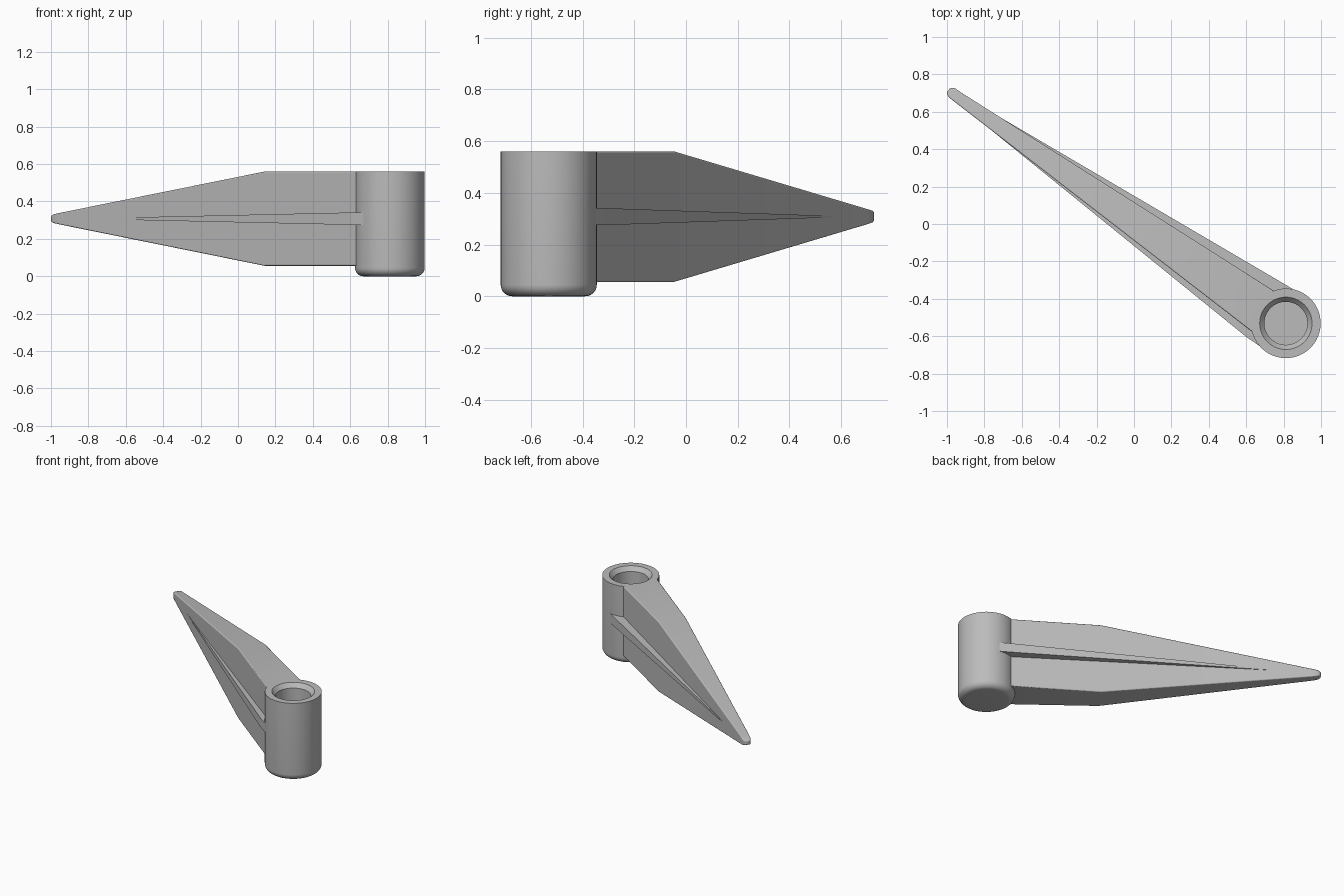
import bpy, bmesh
from math import sin, cos, pi, radians, atan2

if "Cube" in bpy.data.objects:
    bpy.data.objects.remove(bpy.data.objects["Cube"])

GREY = (0.5, 0.5, 0.5, 1)
grey = bpy.data.materials.new("plain grey")
grey.use_nodes = True
grey.diffuse_color = GREY
grey.node_tree.nodes["Principled BSDF"].inputs["Base Color"].default_value = GREY

HUB = (0.812, -0.531)
TIP = (-0.967, 0.697)
MID_Z = 0.308
ANGLE = atan2(HUB[1] - TIP[1], HUB[0] - TIP[0])


def add_object(name, bm, location, turn=0):
    bmesh.ops.recalc_face_normals(bm, faces=bm.faces)
    mesh = bpy.data.meshes.new(name)
    bm.to_mesh(mesh)
    bm.free()
    mesh.materials.append(grey)
    obj = bpy.data.objects.new(name, mesh)
    bpy.context.collection.objects.link(obj)
    obj.location = location
    obj.rotation_euler.z = turn
    return obj


def smooth(obj):
    bpy.ops.object.select_all(action='DESELECT')
    obj.select_set(True)
    bpy.context.view_layer.objects.active = obj
    bpy.ops.object.shade_smooth_by_angle(angle=radians(35))


def lathe(name, profile, location, steps=64):
    """Spin a radius/height profile that starts and ends on the axis."""
    bm = bmesh.new()
    verts = [bm.verts.new((r, 0, z)) for r, z in profile]
    edges = [bm.edges.new(pair) for pair in zip(verts, verts[1:])]
    bmesh.ops.spin(bm, geom=verts + edges, cent=(0, 0, 0), axis=(0, 0, 1),
                   angle=2 * pi, steps=steps)
    bmesh.ops.remove_doubles(bm, verts=bm.verts, dist=0.0001)
    return add_object(name, bm, location)


def loft(name, stations):
    """Box sections along x: position, left width, right width, half height."""
    bm = bmesh.new()
    rings = [[bm.verts.new(p) for p in ((s, -b, -h), (s, a, -h), (s, a, h), (s, -b, h))]
             for s, a, b, h in stations]
    for r0, r1 in zip(rings, rings[1:]):
        for i in range(4):
            j = (i + 1) % 4
            bm.faces.new((r0[i], r0[j], r1[j], r1[i]))
    bm.faces.new(rings[0])
    bm.faces.new(rings[-1])
    return add_object(name, bm, (*TIP, MID_Z), ANGLE)


# Hollow socket with a rounded base and a chamfered mouth
R, ROUND = 0.186, 0.045
base = [(R - ROUND + ROUND * sin(a), ROUND - ROUND * cos(a))
        for a in (i * pi / 16 for i in range(9))]
socket = lathe("socket", [(0, 0)] + base + [(R, 0.56), (0.14, 0.56), (0.115, 0.53),
                                            (0.115, 0.06), (0, 0.06)], (*HUB, 0))
smooth(socket)

# Cutter that keeps the blade and rib out of the bore
cutter = lathe("bore_cutter", [(0, -0.1), (0.165, -0.1), (0.165, 0.8), (0, 0.8)], (*HUB, 0))
cutter.hide_render = True
cutter.hide_viewport = True
cutter.display_type = 'WIRE'


# Tapering blade with a rounded tip
def blade_station(s):
    height = 0.02 + 0.232 * min(1, (s + 0.033) / 1.45)
    return s, 0.028 + 0.039 * s, 0.03 + 0.054 * s, height


nose = []
for degrees in (20, 40, 60, 80):
    a = radians(degrees)
    s = -0.033 * cos(a)
    nose.append((s, 0.03 * sin(a), 0.03 * sin(a), blade_station(s)[3] - 0.006 * cos(a)))
blade = loft("blade", nose + [blade_station(s) for s in (0.03, 1.417, 2.14)])
bevel = blade.modifiers.new("soft edges", 'BEVEL')
bevel.width = 0.01
bevel.segments = 3
bevel.limit_method = 'ANGLE'
bevel.angle_limit = radians(60)

# Thin rib running along both sides of the blade
rib = loft("side_rib", [(0.24, 0.036, 0.042, 0.002), (2.03, 0.168, 0.18, 0.033),
                        (2.12, 0.174, 0.18, 0.033)])

for part in (blade, rib):
    cut = part.modifiers.new("bore", 'BOOLEAN')
    cut.operation = 'DIFFERENCE'
    cut.solver = 'EXACT'
    cut.object = cutter
smooth(blade)
